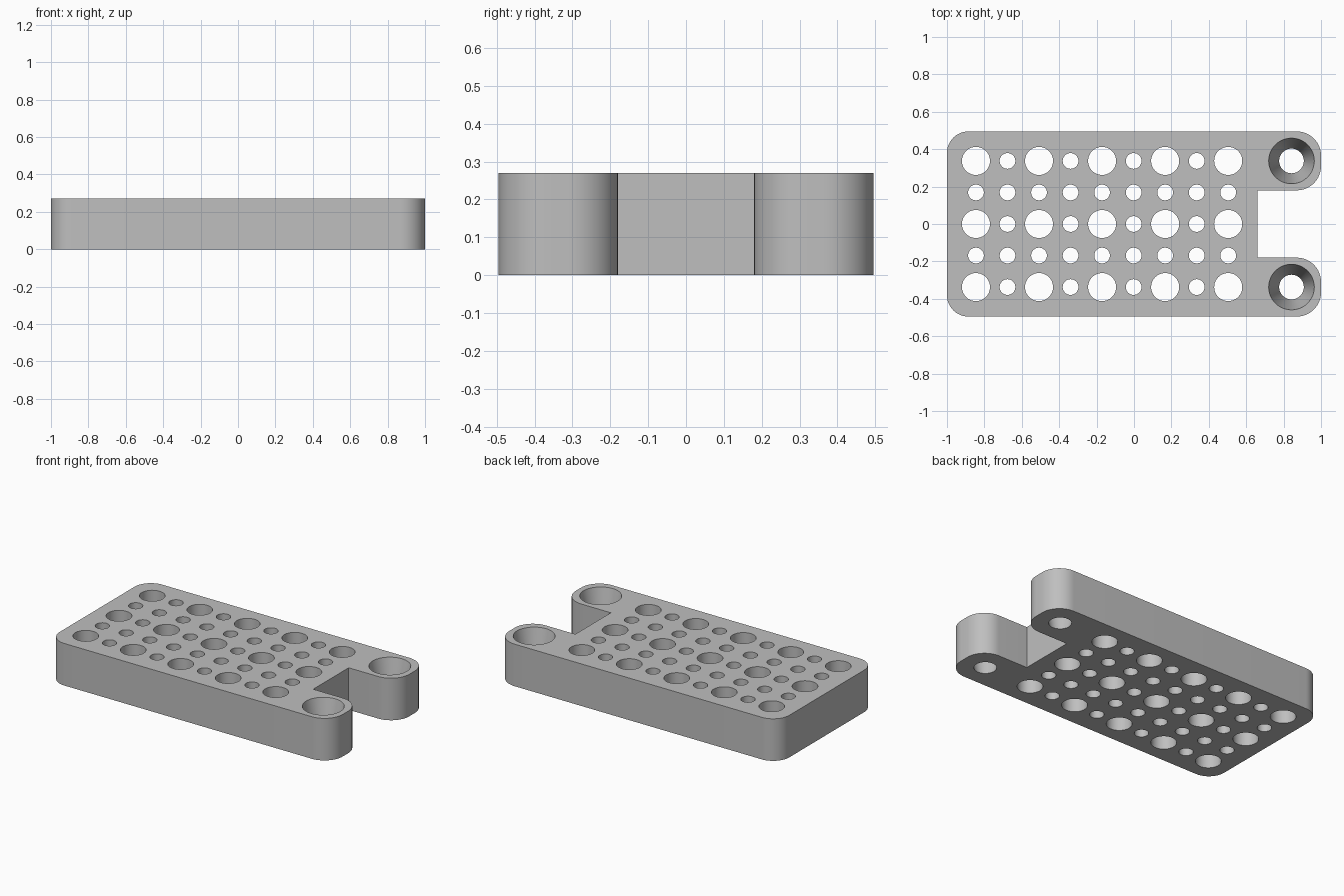
import bpy
import bmesh
import math
from mathutils import Matrix

if "Cube" in bpy.data.objects:
    bpy.data.objects.remove(bpy.data.objects["Cube"], do_unlink=True)

HEIGHT, HALF_WIDTH = 0.27, 0.495
SLOT_X, SLOT_Y = 0.66, 0.18
PITCH, FIRST_X = 0.1686, -0.845
MARGIN = 0.03

grey = bpy.data.materials.new("plain grey")
grey.use_nodes = True
colour = (0.52, 0.52, 0.52, 1)
grey.diffuse_color = colour
grey.node_tree.nodes["Principled BSDF"].inputs["Base Color"].default_value = colour


def corner(cx, cy, radius, start, steps=16):
    """Quarter arc, counter-clockwise from the start angle in degrees."""
    angles = [math.radians(start + 90 * i / steps) for i in range(steps + 1)]
    return [(cx + radius * math.cos(a), cy + radius * math.sin(a)) for a in angles]


def mesh_object(name, bm):
    bmesh.ops.recalc_face_normals(bm, faces=bm.faces)
    mesh = bpy.data.meshes.new(name)
    bm.to_mesh(mesh)
    bm.free()
    mesh.materials.append(grey)
    obj = bpy.data.objects.new(name, mesh)
    bpy.context.collection.objects.link(obj)
    return obj


# Plate outline: back half, then mirrored to the front half
r_end, r_prong = 0.115, 0.13
back = [(SLOT_X, SLOT_Y)]
back += corner(1 - r_prong, SLOT_Y + r_prong, r_prong, -90)
back += corner(1 - r_prong, HALF_WIDTH - r_prong, r_prong, 0)
back += corner(-1 + r_end, HALF_WIDTH - r_end, r_end, 90)
outline = back + [(x, -y) for x, y in reversed(back)]

bm = bmesh.new()
base = bm.faces.new([bm.verts.new((x, y, 0)) for x, y in outline])
walls = bmesh.ops.extrude_face_region(bm, geom=[base], use_keep_orig=True)
top = [v for v in walls["geom"] if isinstance(v, bmesh.types.BMVert)]
bmesh.ops.translate(bm, verts=top, vec=(0, 0, HEIGHT))
plate = mesh_object("perforated_plate", bm)

# Hole cutters
bm = bmesh.new()


def cut_hole(x, y, bottom, upper):
    flare = (upper - bottom) / HEIGHT * MARGIN
    bmesh.ops.create_cone(
        bm, cap_ends=True, segments=48, radius1=bottom - flare, radius2=upper + flare,
        depth=HEIGHT + 2 * MARGIN, matrix=Matrix.Translation((x, y, HEIGHT / 2)))


# Grid alternates large and small holes, with rows of small holes between
for row in range(-2, 3):
    for col in range(9):
        large = row % 2 == 0 and col % 2 == 0
        radius = 0.075 if large else 0.042
        cut_hole(FIRST_X + col * PITCH, row * PITCH, radius, radius)

# Tapered screw holes in the prongs
for side in (-1, 1):
    cut_hole(0.842, side * 2 * PITCH, 0.066, 0.122)
cutter = mesh_object("hole_cutter", bm)
cutter.hide_render = True

# Cut the holes and bake the result
cut = plate.modifiers.new("holes", 'BOOLEAN')
cut.operation = 'DIFFERENCE'
cut.solver = 'EXACT'
cut.object = cutter
bpy.ops.object.select_all(action='DESELECT')
bpy.context.view_layer.objects.active = plate
plate.select_set(True)
bpy.ops.object.modifier_apply(modifier=cut.name)
bpy.data.objects.remove(cutter, do_unlink=True)
bpy.ops.object.shade_smooth_by_angle(angle=math.radians(30))
